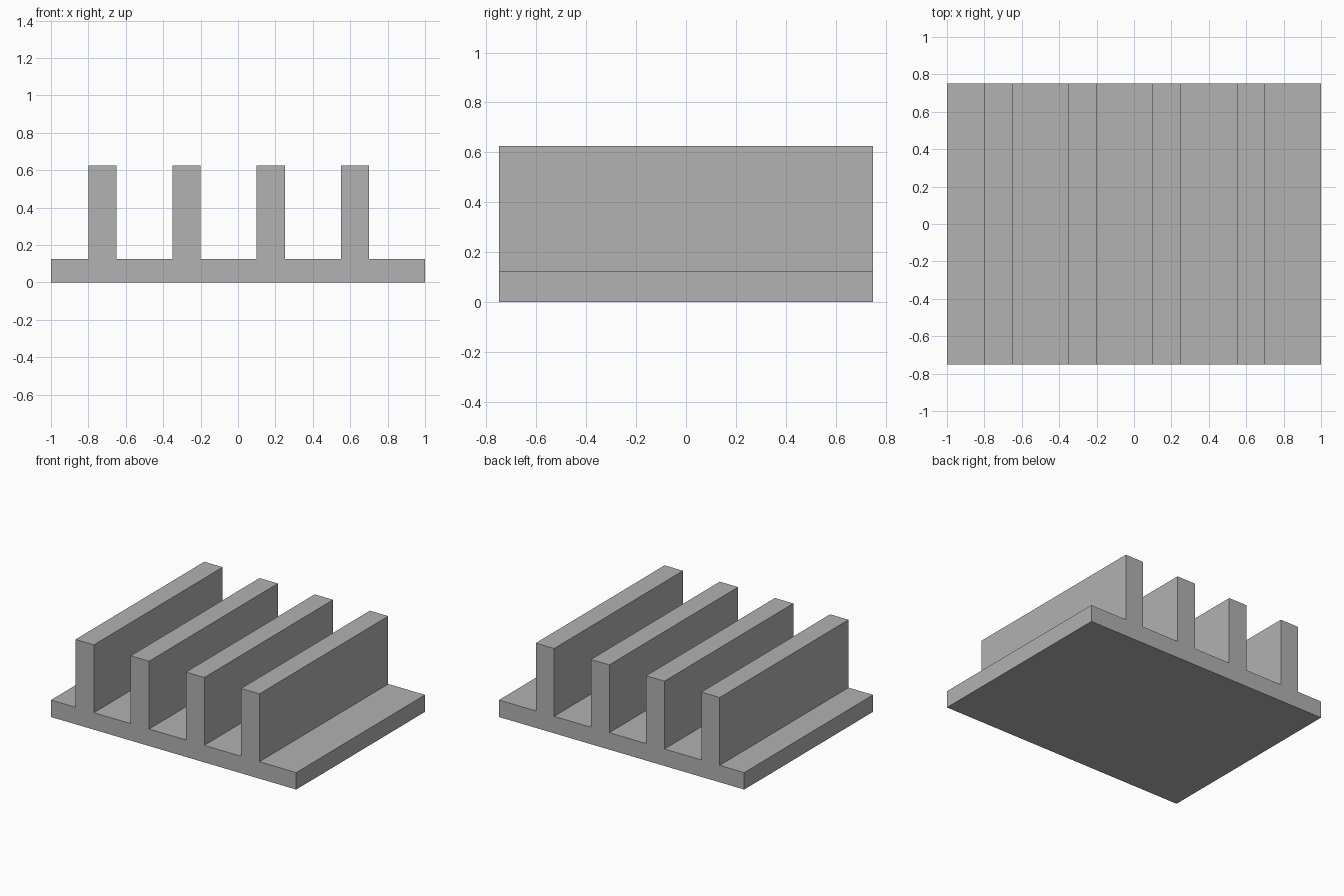
import bpy
import bmesh

cube = bpy.data.objects.get("Cube")
if cube:
    bpy.data.objects.remove(cube, do_unlink=True)

HALF_WIDTH, HALF_DEPTH = 1.0, 0.75
BASE_TOP, FIN_TOP = 0.125, 0.625
FIN_WIDTH, FIN_PITCH, FIRST_FIN, FIN_COUNT = 0.15, 0.45, -0.8, 4

# Plain grey material
grey = bpy.data.materials.new("plain_grey")
grey.use_nodes = True
colour = (0.445, 0.445, 0.445, 1)
grey.diffuse_color = colour
grey.node_tree.nodes["Principled BSDF"].inputs["Base Color"].default_value = colour

# Front outline: base plate with a row of upright fins
profile = [(-HALF_WIDTH, 0), (-HALF_WIDTH, BASE_TOP)]
for i in range(FIN_COUNT):
    left = FIRST_FIN + i * FIN_PITCH
    right = left + FIN_WIDTH
    profile += [(left, BASE_TOP), (left, FIN_TOP), (right, FIN_TOP), (right, BASE_TOP)]
profile += [(HALF_WIDTH, BASE_TOP), (HALF_WIDTH, 0)]

# Extrude the outline from front to back
bm = bmesh.new()
front = bm.faces.new([bm.verts.new((x, -HALF_DEPTH, z)) for x, z in profile])
result = bmesh.ops.extrude_face_region(bm, geom=[front], use_keep_orig=True)
back = [v for v in result["geom"] if isinstance(v, bmesh.types.BMVert)]
bmesh.ops.translate(bm, verts=back, vec=(0, 2 * HALF_DEPTH, 0))
bmesh.ops.recalc_face_normals(bm, faces=bm.faces)

mesh = bpy.data.meshes.new("finned_plate")
bm.to_mesh(mesh)
bm.free()
mesh.materials.append(grey)
bpy.context.collection.objects.link(bpy.data.objects.new("finned_plate", mesh))
